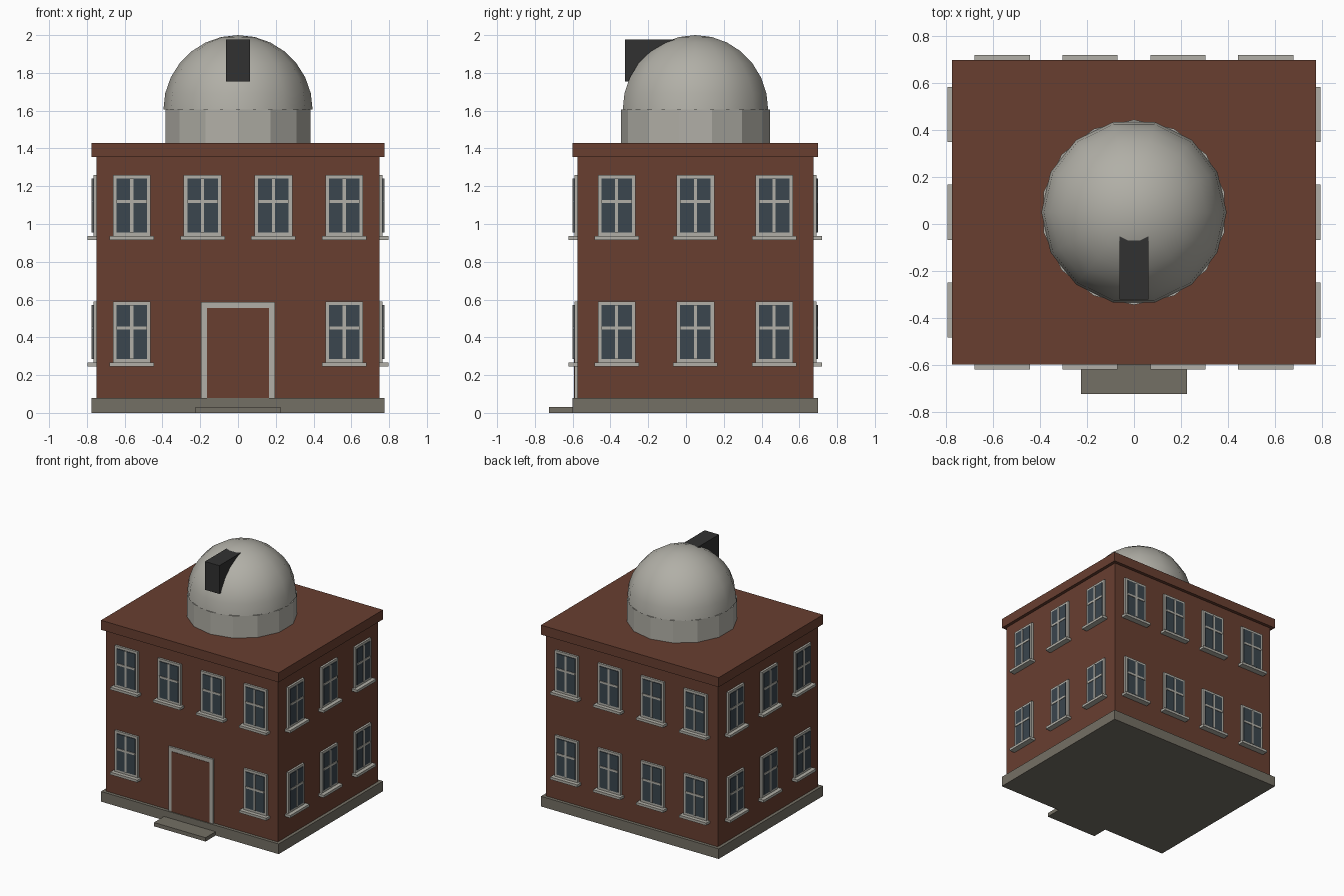
import bpy, bmesh
from math import pi, sin, cos, radians
from mathutils import Matrix, Vector

old = bpy.data.objects.get("Cube")
if old:
    bpy.data.objects.remove(old, do_unlink=True)

CY = 0.05            # depth centre of the building
HX, HY = 0.75, 0.625  # half size of the walls


def material(name, rgb):
    m = bpy.data.materials.new(name)
    m.use_nodes = True
    m.diffuse_color = (*rgb, 1)
    m.node_tree.nodes["Principled BSDF"].inputs["Base Color"].default_value = (*rgb, 1)
    return m


brick = material("brick", (0.14, 0.049, 0.030))
stone = material("pale stone", (0.44, 0.43, 0.385))
plinth_grey = material("plinth grey", (0.175, 0.16, 0.128))
glass = material("dark glass", (0.043, 0.061, 0.077))
black = material("black", (0.031, 0.031, 0.031))


def add_box(bm, x, y, z, index=0):
    """Box between the given (low, high) ranges."""
    ranges = (x, y, z)
    centre = Vector([(a + b) / 2 for a, b in ranges])
    size = [b - a for a, b in ranges]
    mat = Matrix.Translation(centre) @ Matrix.Diagonal((*size, 1))
    made = bmesh.ops.create_cube(bm, size=1, matrix=mat)
    for f in {f for v in made["verts"] for f in v.link_faces}:
        f.material_index = index


def to_mesh(bm, name, mats):
    mesh = bpy.data.meshes.new(name)
    bm.to_mesh(mesh)
    bm.free()
    for m in mats:
        mesh.materials.append(m)
    return mesh


def place(name, mesh, loc=(0, 0, 0), turn=0):
    ob = bpy.data.objects.new(name, mesh)
    ob.location = loc
    ob.rotation_euler.z = turn
    bpy.context.collection.objects.link(ob)
    return ob


def box(name, x, y, z, mat):
    bm = bmesh.new()
    add_box(bm, x, y, z)
    return place(name, to_mesh(bm, name, [mat]))


def slab(name, grow, z, mat):
    """Box around the building footprint, grown outwards."""
    w, d = HX + grow, HY + grow
    return box(name, (-w, w), (CY - d, CY + d), z, mat)


# Main block
slab("plinth", 0.025, (0, 0.08), plinth_grey)
slab("walls", 0, (0.08, 1.355), brick)
slab("cornice_roof", 0.025, (1.355, 1.43), brick)
box("door_step", (-0.225, 0.225), (-0.725, -0.6), (0, 0.03), plinth_grey)

# Door with stone surround
front = CY - HY
bm = bmesh.new()
for s in (-1, 1):
    add_box(bm, sorted((s * 0.165, s * 0.195)), (front - 0.015, front), (0.08, 0.555))
add_box(bm, (-0.195, 0.195), (front - 0.015, front), (0.555, 0.587))
place("door_surround", to_mesh(bm, "door_surround", [stone]))
box("door", (-0.165, 0.165), (front - 0.018, front), (0.08, 0.555), brick)

# One window, facing -y, with its origin on the wall at the sill top
bm = bmesh.new()
W, H, EDGE = 0.1, 0.323, 0.019
add_box(bm, (-W, W), (-0.016, 0), (0, H))
add_box(bm, (EDGE - W, W - EDGE), (-0.021, 0), (EDGE, H - EDGE), 1)
add_box(bm, (-0.008, 0.008), (-0.025, 0), (EDGE, H - EDGE))
add_box(bm, (EDGE - W, W - EDGE), (-0.025, 0), (0.176, 0.192))
add_box(bm, (-0.118, 0.118), (-0.046, 0), (-0.02, 0))
window = to_mesh(bm, "window", [stone, glass])

# Windows on all four walls: (name, turn, wall distance, offsets)
four = [(i - 1.5) * 0.375 for i in range(4)]
three = [(i - 1) * 0.4167 for i in range(3)]
walls = [("front", 0, HY, four), ("left", pi / 2, HX, three),
         ("back", pi, HY, four), ("right", -pi / 2, HX, three)]
for side, turn, dist, offsets in walls:
    for floor, z in (("lower", 0.266), ("upper", 0.936)):
        for i, u in enumerate(offsets):
            if side == "front" and floor == "lower" and abs(u) < 0.3:
                continue  # the door takes this place
            loc = Matrix.Rotation(turn, 3, "Z") @ Vector((u, -dist, z))
            loc.y += CY
            place(f"{side}_{floor}_window_{i + 1}", window, loc, turn)

# Drum under the dome
SIDES, R, SPRING = 14, 0.395, 1.605
bm = bmesh.new()
bmesh.ops.create_cone(bm, cap_ends=True, segments=SIDES, radius1=R, radius2=R,
                      depth=SPRING - 1.43)
place("dome_drum", to_mesh(bm, "dome_drum", [stone]), (0, CY, (SPRING + 1.43) / 2))

# Dome: quarter arc spun around the vertical axis
bm = bmesh.new()
arc = [bm.verts.new((R * cos(a), 0, R * sin(a)))
       for a in (pi / 2 * i / 7 for i in range(8))]
edges = [bm.edges.new(pair) for pair in zip(arc, arc[1:])]
bmesh.ops.spin(bm, geom=arc + edges, axis=(0, 0, 1), cent=(0, 0, 0),
               angle=2 * pi, steps=SIDES)
bmesh.ops.remove_doubles(bm, verts=bm.verts[:], dist=0.0005)
bmesh.ops.holes_fill(bm, edges=[e for e in bm.edges if e.is_boundary], sides=0)
bmesh.ops.recalc_face_normals(bm, faces=bm.faces[:])
dome = place("dome", to_mesh(bm, "dome", [stone]), (0, CY, SPRING))
bpy.ops.object.select_all(action="DESELECT")
dome.select_set(True)
bpy.context.view_layer.objects.active = dome
bpy.ops.object.shade_smooth_by_angle(angle=radians(40))

# Dark observing hatch standing out of the dome
box("dome_hatch", (-0.0625, 0.0625), (-0.322, 0.0), (1.755, 1.978), black)
